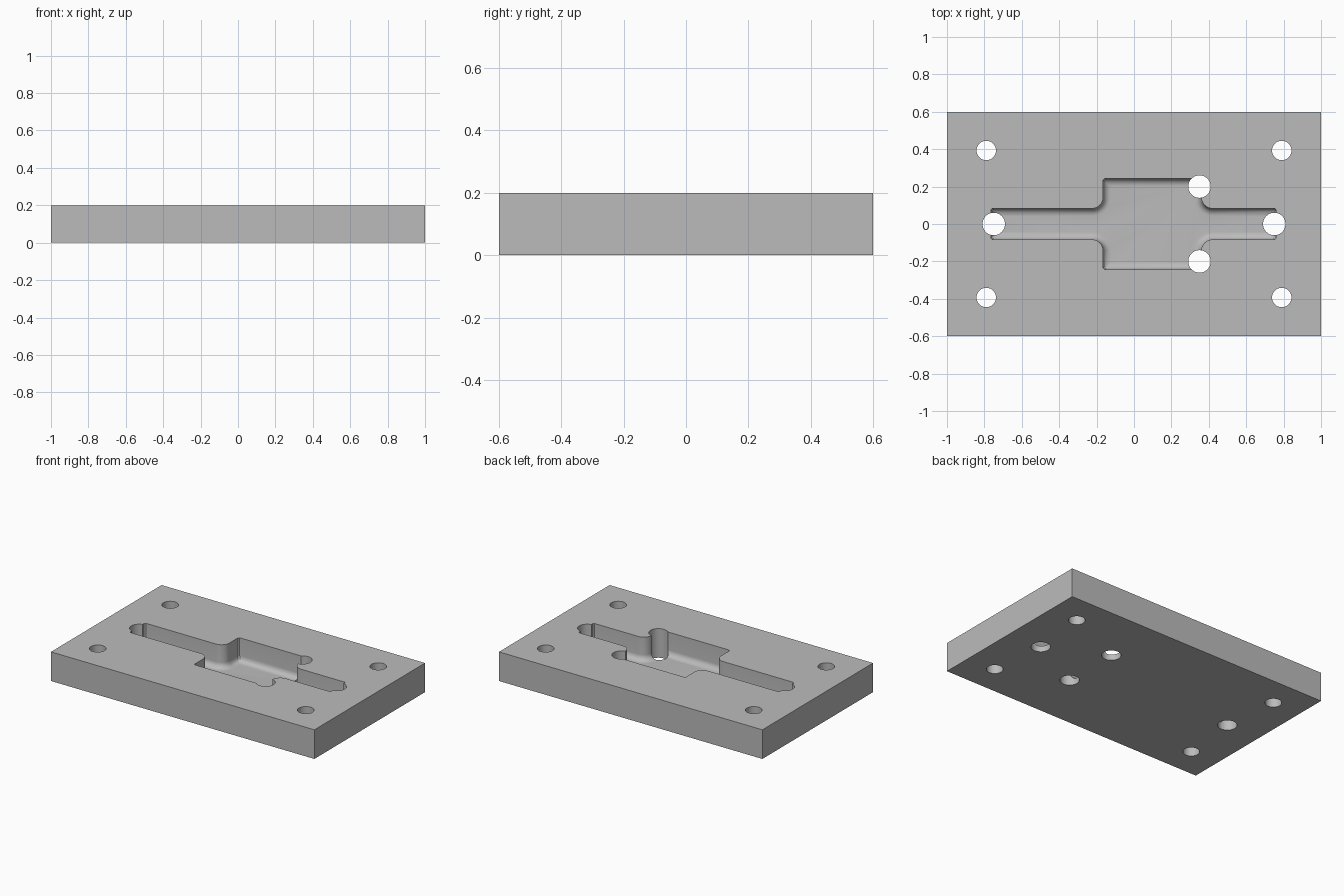
import bpy
import bmesh
from math import sin, cos, pi

cube = bpy.data.objects.get("Cube")
if cube:
    bpy.data.objects.remove(cube, do_unlink=True)

HEIGHT, FLOOR, FILLET = 0.2, 0.04, 0.04

metal = bpy.data.materials.new("grey metal")
metal.use_nodes = True
color = (0.5, 0.5, 0.5, 1)
metal.diffuse_color = color
metal.node_tree.nodes["Principled BSDF"].inputs["Base Color"].default_value = color


def make_object(name, bm):
    bmesh.ops.recalc_face_normals(bm, faces=bm.faces)
    mesh = bpy.data.meshes.new(name)
    bm.to_mesh(mesh)
    bm.free()
    mesh.materials.append(metal)
    obj = bpy.data.objects.new(name, mesh)
    bpy.context.collection.objects.link(obj)
    return obj


def prism(name, loops):
    """Closed solid through a stack of matching loops."""
    bm = bmesh.new()
    rings = [[bm.verts.new(p) for p in loop] for loop in loops]
    n = len(rings[0])
    for a, b in zip(rings, rings[1:]):
        for i in range(n):
            j = (i + 1) % n
            bm.faces.new((a[i], a[j], b[j], b[i]))
    bm.faces.new(rings[0])
    bm.faces.new(rings[-1])
    return make_object(name, bm)


def arc(cx, cy, r, start, end, steps=12):
    angles = [start + (end - start) * i / steps for i in range(steps + 1)]
    return [(cx + r * cos(a), cy + r * sin(a)) for a in angles]


def pocket_outline(inset, z):
    """Stepped slot, mirrored front to back, shrunk by the inset."""
    x0, x1, x2, x3 = -0.765 + inset, -0.165 + inset, 0.36 - inset, 0.76 - inset
    slot, wide, r, c = 0.083 - inset, 0.243 - inset, 0.06, 0.008
    shoulder = 0.083 + r
    half = [(x0, slot - c), (x0 + c, slot)]
    half += arc(-0.165 - r, shoulder, r + inset, -pi / 2, 0)
    half += [(x1, wide - c), (x1 + c, wide), (x2 - c, wide), (x2, wide - c)]
    half += arc(0.36 + r, shoulder, r + inset, pi, 1.5 * pi)
    half += [(x3 - c, slot), (x3, slot - c)]
    loop = half + [(x, -y) for x, y in reversed(half)]
    return [(x, y, z) for x, y in loop]


def circle(x, y, r, z):
    return [(px, py, z) for px, py in arc(x, y, r, 0, 2 * pi, 48)[:-1]]


# Plate body
corners = [(-1, -0.6), (1, -0.6), (1, 0.6), (-1, 0.6)]
plate = prism("plate", [[(x, y, z) for x, y in corners] for z in (0, HEIGHT)])

# Pocket cutter with a rounded floor edge
layers = []
for i in range(9):
    a = pi / 2 * i / 8
    layers.append(pocket_outline(FILLET * (1 - sin(a)), FLOOR + FILLET * (1 - cos(a))))
layers.append(pocket_outline(0, HEIGHT + 0.1))
cutters = [prism("pocket_cutter", layers)]

# Locating holes in the pocket and bolt holes near the corners
holes = [(-0.75, 0, 0.06), (0.75, 0, 0.06)]
for side in (-1, 1):
    holes.append((0.35, 0.2 * side, 0.06))
    holes += [(x, 0.393 * side, 0.052) for x in (-0.79, 0.79)]
for x, y, r in holes:
    cutters.append(prism("hole_cutter", [circle(x, y, r, z) for z in (-0.1, HEIGHT + 0.15)]))

# Cut the plate
bpy.ops.object.select_all(action="DESELECT")
plate.select_set(True)
bpy.context.view_layer.objects.active = plate
for cutter in cutters:
    cutter.hide_render = True
    mod = plate.modifiers.new("cut", "BOOLEAN")
    mod.operation = "DIFFERENCE"
    mod.solver = "EXACT"
    mod.object = cutter
    bpy.ops.object.modifier_apply(modifier=mod.name)
    bpy.data.objects.remove(cutter, do_unlink=True)

bpy.ops.object.shade_smooth_by_angle(angle=pi / 6)
